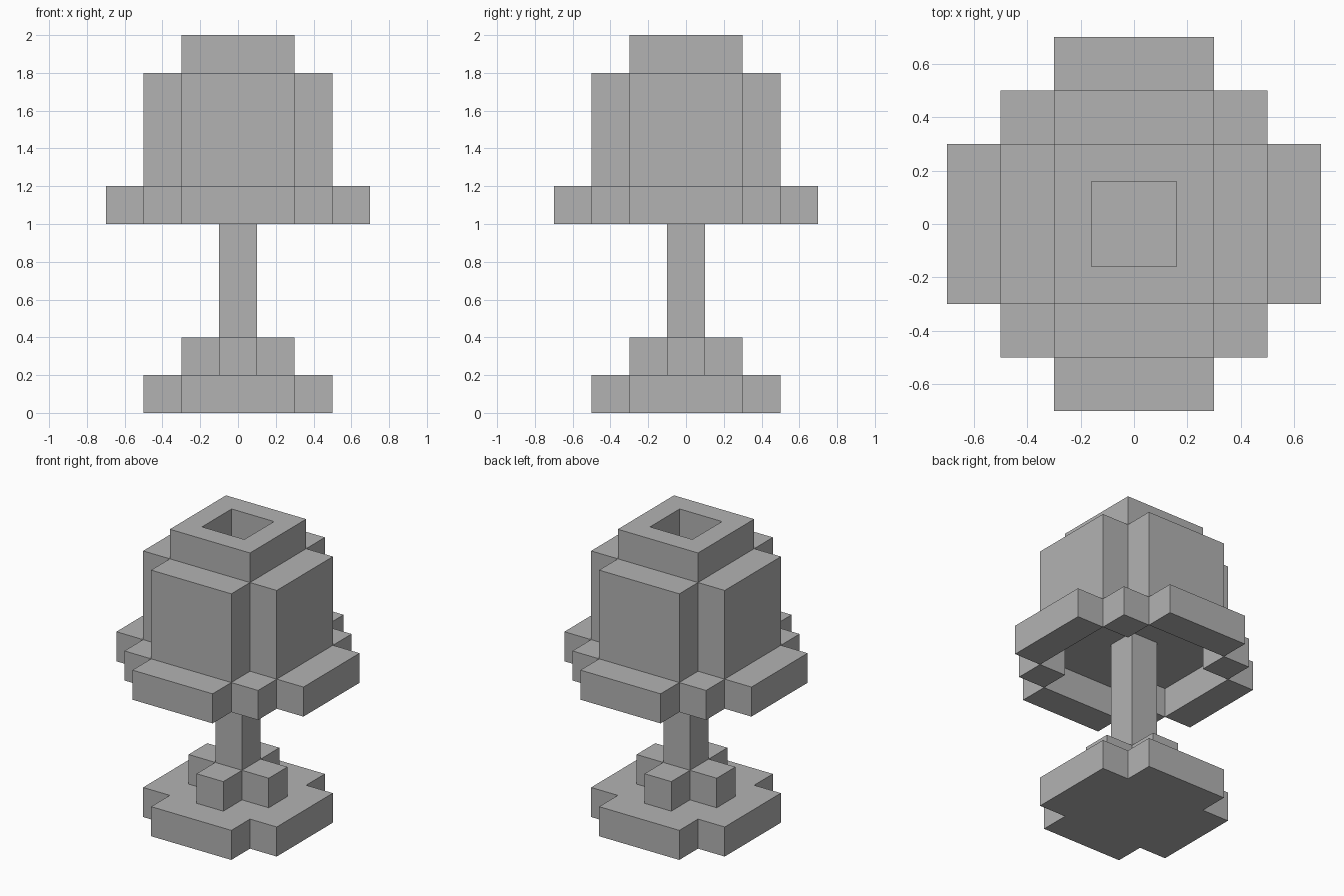
import bpy
import bmesh
from mathutils import Matrix, Vector

default_cube = bpy.data.objects.get("Cube")
if default_cube:
    bpy.data.objects.remove(default_cube, do_unlink=True)

gray = bpy.data.materials.new("plain gray")
gray.use_nodes = True
gray.diffuse_color = (0.45, 0.45, 0.45, 1)
gray.node_tree.nodes["Principled BSDF"].inputs["Base Color"].default_value = gray.diffuse_color


def finish(name, bm):
    bmesh.ops.recalc_face_normals(bm, faces=bm.faces)
    mesh = bpy.data.meshes.new(name)
    bm.to_mesh(mesh)
    bm.free()
    mesh.materials.append(gray)
    obj = bpy.data.objects.new(name, mesh)
    bpy.context.collection.objects.link(obj)
    return obj


def add_box(bm, low, high):
    low, high = Vector(low), Vector(high)
    matrix = Matrix.Translation((low + high) / 2) @ Matrix.Diagonal((*(high - low), 1))
    bmesh.ops.create_cube(bm, size=1, matrix=matrix)


def plus_prism(name, arm, half_width, bottom, top):
    """Cross-shaped slab: one quarter of the outline, turned four times."""
    bm = bmesh.new()
    quarter = [(arm, -half_width), (arm, half_width), (half_width, half_width)]
    outline = []
    for turn in range(4):
        outline += quarter
        quarter = [(-y, x) for x, y in quarter]
    face = bm.faces.new([bm.verts.new((x, y, bottom)) for x, y in outline])
    cap = bmesh.ops.extrude_face_region(bm, geom=[face], use_keep_orig=True)
    moved = [g for g in cap["geom"] if isinstance(g, bmesh.types.BMVert)]
    bmesh.ops.translate(bm, verts=moved, vec=(0, 0, top - bottom))
    return finish(name, bm)


# Stepped foot
plus_prism("base", 0.5, 0.3, 0, 0.2)
plus_prism("base_step", 0.3, 0.1, 0.2, 0.4)

# Pole up to the underside of the shade
bm = bmesh.new()
add_box(bm, (-0.1, -0.1, 0.4), (0.1, 0.1, 1.2))
finish("pole", bm)

# Main shade body
plus_prism("shade_body", 0.5, 0.3, 1.2, 1.8)

# Open rim of four sides and four corner blocks
for i, side in enumerate(("right", "back", "left", "front")):
    turn = Matrix.Rotation(i * 1.5707963, 3, "Z")
    for part, low, high in (
        ("rim_side", (-0.7, -0.3, 1.0), (-0.5, 0.3, 1.2)),
        ("rim_corner", (-0.5, 0.3, 1.0), (-0.3, 0.5, 1.2)),
    ):
        bm = bmesh.new()
        add_box(bm, low, high)
        # Turn clockwise from the right side
        bmesh.ops.rotate(bm, verts=bm.verts, cent=(0, 0, 0), matrix=turn.inverted())
        finish(f"{part}_{side}", bm)

# Top cap with a square well; the shade body closes its floor
bm = bmesh.new()
add_box(bm, (-0.3, -0.3, 1.8), (0.3, 0.3, 2.0))
bm.normal_update()
top = max(bm.faces, key=lambda f: f.calc_center_median().z)
bottom = min(bm.faces, key=lambda f: f.calc_center_median().z)
bmesh.ops.delete(bm, geom=[bottom], context="FACES_ONLY")
bmesh.ops.inset_individual(bm, faces=[top], thickness=0.2)
well = bmesh.ops.extrude_discrete_faces(bm, faces=[top])["faces"][0]
bmesh.ops.translate(bm, verts=well.verts, vec=(0, 0, -0.2))
bmesh.ops.delete(bm, geom=[well], context="FACES_ONLY")
cap = finish("shade_cap", bm)
